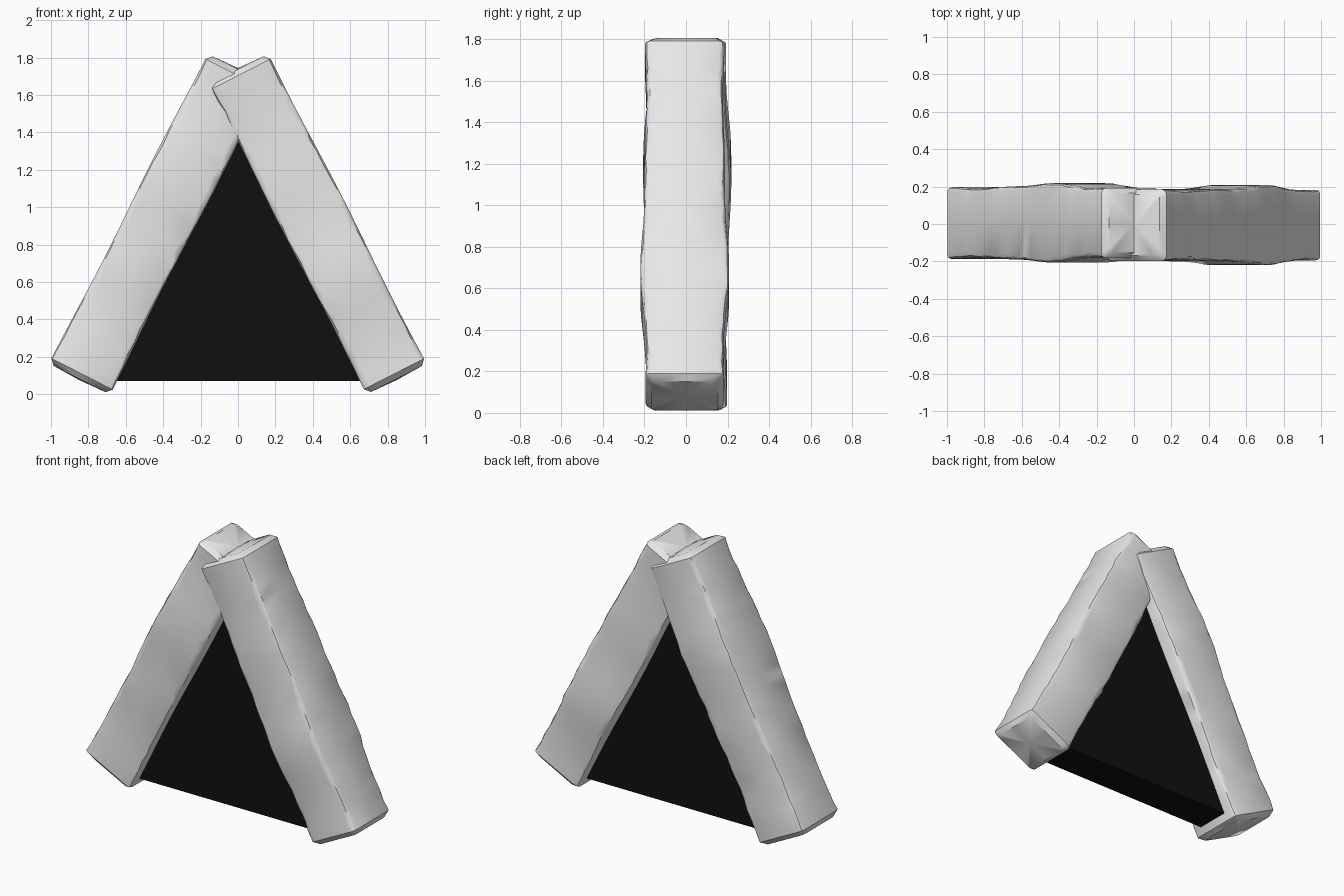
import bpy, bmesh, math, random
from mathutils import Vector

default = bpy.data.objects.get("Cube")
if default:
    bpy.data.objects.remove(default, do_unlink=True)


def material(name, value):
    mat = bpy.data.materials.new(name)
    mat.use_nodes = True
    colour = (value, value, value, 1)
    mat.diffuse_color = colour
    mat.node_tree.nodes["Principled BSDF"].inputs["Base Color"].default_value = colour
    return mat


stone = material("pale_stone", 0.8)
dark = material("black_panel", 0.005)


def finish(bm, name, mat, smooth):
    bmesh.ops.recalc_face_normals(bm, faces=bm.faces)
    mesh = bpy.data.meshes.new(name)
    bm.to_mesh(mesh)
    bm.free()
    mesh.materials.append(mat)
    obj = bpy.data.objects.new(name, mesh)
    bpy.context.collection.objects.link(obj)
    if smooth:
        bpy.ops.object.select_all(action="DESELECT")
        obj.select_set(True)
        bpy.context.view_layer.objects.active = obj
        bpy.ops.object.shade_smooth_by_angle(angle=math.radians(40))
    return obj


# Rough-hewn beam: rounded square rings with chipped corners, lofted along a lean
LEAN = math.radians(27)
HALF, LENGTH, RINGS = 0.18, 1.86, 26
CENTRE = Vector((0.425, 0, 0.91))
AXIS = Vector((-math.sin(LEAN), 0, math.cos(LEAN)))
OUT = Vector((math.cos(LEAN), 0, math.sin(LEAN)))
DEPTH = Vector((0, 1, 0))


def beam(name, side, bulge_at, shift, seed):
    rng = random.Random(seed)
    bm = bmesh.new()

    def add(u, v, w):
        p = CENTRE + AXIS * u + OUT * v + DEPTH * (w + shift)
        return bm.verts.new((p.x * side, p.y, p.z))

    rings = []
    for i in range(RINGS + 3):
        # Two rings at each end close the rounded rim
        t = min(max((i - 1) / RINGS, 0), 1)
        u = (t - 0.5) * (LENGTH - 0.06)
        inset = 0
        if i in (0, RINGS + 2):
            u = math.copysign(LENGTH / 2, u)
            inset = 0.028
        a = HALF - inset + 0.004 * math.sin(9 * t + seed)
        swell = 0.024 * math.exp(-((t - bulge_at) / 0.17) ** 2)
        b = HALF + 0.008 - inset + swell + 0.004 * math.sin(17 * t + seed)
        pts = []
        for sv, sw in ((1, 1), (-1, 1), (-1, -1), (1, -1)):
            c, d = rng.uniform(0.015, 0.045), rng.uniform(0.012, 0.035)
            corner = [(sv * a, sw * (b - d)),
                      (sv * (a - c * 0.3), sw * (b - d * 0.3)),
                      (sv * (a - c), sw * b)]
            first = sv * sw > 0
            pts += corner if first else corner[::-1]
            # Mid-face point after each corner
            pts.append((0, sw * b) if first else (sv * a, 0))
        rings.append([add(u, v, w) for v, w in pts])

    n = len(rings[0])
    for lower, upper in zip(rings, rings[1:]):
        for k in range(n):
            j = (k + 1) % n
            bm.faces.new((lower[k], lower[j], upper[j], upper[k]))
    for ring, end in ((rings[0], -1), (rings[-1], 1)):
        hub = add(end * (LENGTH / 2 + 0.006), 0, 0)
        for k in range(n):
            bm.faces.new((ring[k], ring[(k + 1) % n], hub))
    return finish(bm, name, stone, True)


beam("left_beam", 1, 0.35, -0.006, 3)
beam("right_beam", -1, 0.62, 0.006, 8)

# Dark triangular slab filling the opening between the beams
bm = bmesh.new()
outline = ((-0.829, 0.07), (0.829, 0.07), (0, 1.742))
front, back = [[bm.verts.new((x, y, z)) for x, z in outline] for y in (-0.115, 0.115)]
bm.faces.new(front)
bm.faces.new(back)
for k in range(3):
    j = (k + 1) % 3
    bm.faces.new((front[k], front[j], back[j], back[k]))
finish(bm, "triangle_panel", dark, False)
